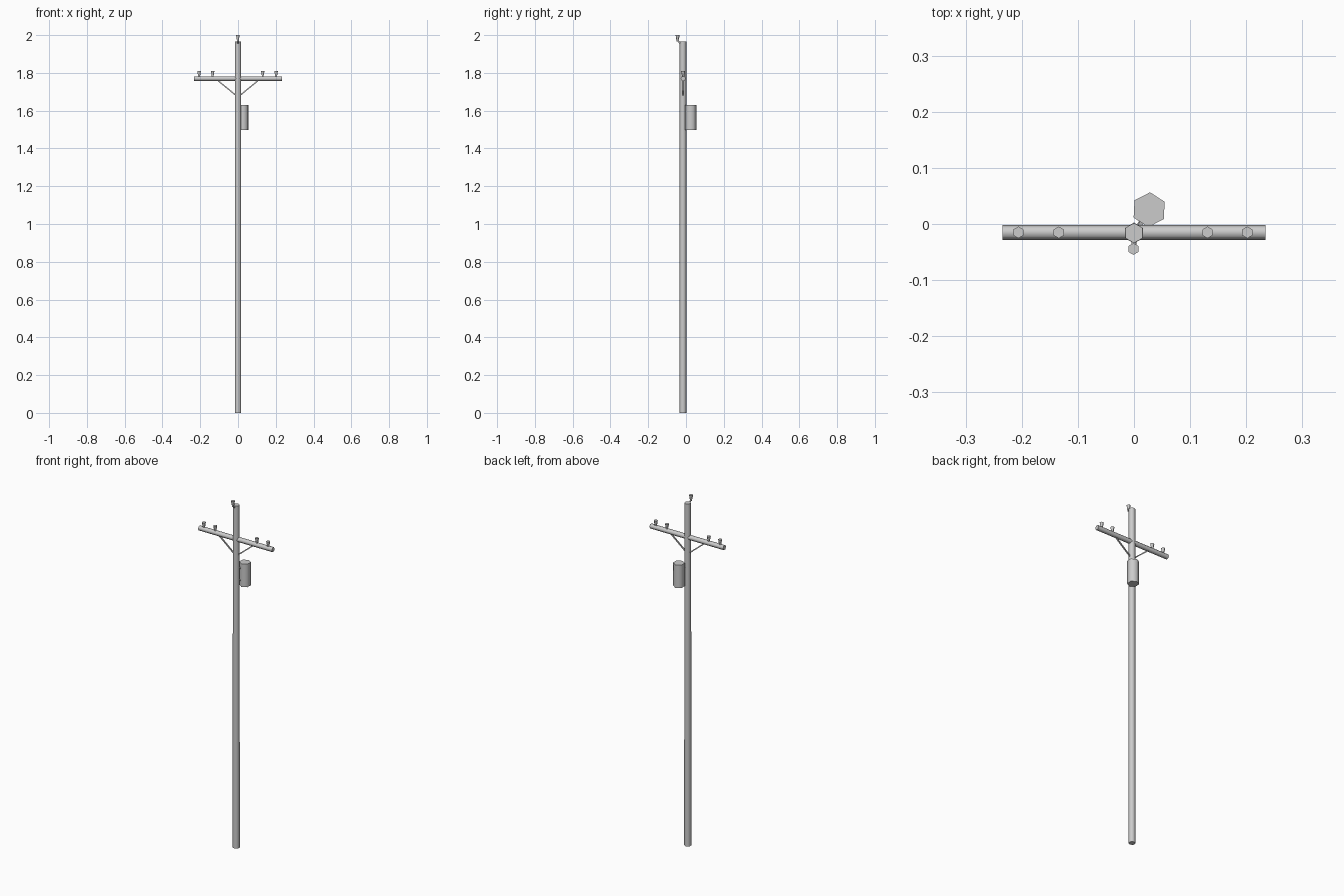
import bpy, math
from mathutils import Vector

if "Cube" in bpy.data.objects:
    bpy.data.objects.remove(bpy.data.objects["Cube"])

CY = -0.016  # y of the pole axis


def finish(ob, name):
    ob.name = name
    bpy.ops.object.shade_smooth_by_angle(angle=math.radians(62))
    return ob


def rod(name, a, b, r1, r2=None, sides=6, turn=math.pi / 6):
    """Tapered prism between two points; turn spins it about its axis."""
    a, b = Vector(a), Vector(b)
    d = b - a
    bpy.ops.mesh.primitive_cone_add(vertices=sides, radius1=r1, radius2=r1 if r2 is None else r2,
                                    depth=d.length, location=(a + b) / 2)
    ob = bpy.context.object
    ob.rotation_mode = 'QUATERNION'
    spin = Vector((0, 0, 1)).rotation_difference(d)
    ob.rotation_quaternion = spin
    c, s = math.cos(turn), math.sin(turn)
    for v in ob.data.vertices:
        x, y = v.co.x, v.co.y
        v.co.x, v.co.y = c * x - s * y, s * x + c * y
    return finish(ob, name)


def insulator(name, x, y, z, top):
    """Narrow foot with a flared cap."""
    h = top - z
    rod(name + "_foot", (x, y, z), (x, y, z + h * 0.4), 0.006, turn=0)
    rod(name + "_cap", (x, y, z + h * 0.3), (x, y, top), 0.007, 0.0105, turn=0)


# pole
rod("pole", (0, CY, 0), (0, CY, 1.965), 0.0185, 0.018, turn=0)

# crossarm
rod("crossarm", (-0.234, CY + 0.001, 1.77), (0.234, CY + 0.001, 1.77), 0.0135, turn=0)

# diagonal braces
for side, s in (("left", -1), ("right", 1)):
    rod(side + "_brace", (s * 0.112, CY, 1.764), (s * 0.006, CY, 1.677),
        0.0045, sides=4, turn=math.pi / 4)

# crossarm insulators
for i, x in enumerate((-0.206, -0.134, 0.131, 0.202)):
    insulator(f"insulator_{i + 1}", x, CY + 0.001, 1.778, 1.81)

# pole-top insulator on its bent pin
insulator("top_insulator", -0.001, -0.0445, 1.966, 2.0)
rod("top_pin", (0, -0.031, 1.957), (-0.001, -0.0445, 1.972), 0.0045)

# transformer can and its mounting bracket
rod("transformer", (0.027, 0.0255, 1.497), (0.027, 0.0255, 1.629), 0.031, turn=math.radians(-3))
for i, z in enumerate((1.53, 1.60)):
    rod(f"transformer_bracket_{i + 1}", (0.003, -0.012, z), (0.018, 0.011, z), 0.005, sides=4)
